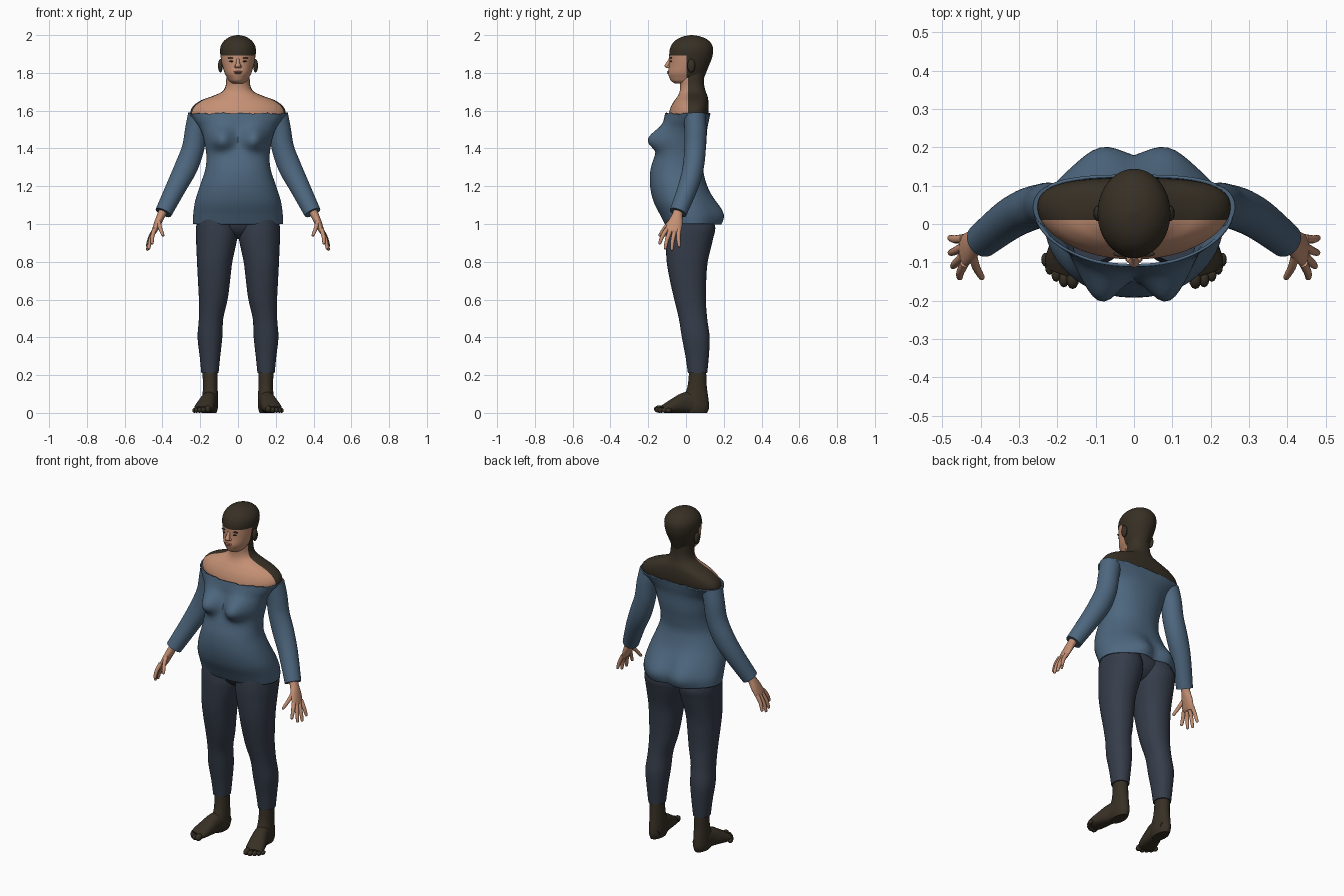
import bpy, bmesh, math
from mathutils import Vector

if "Cube" in bpy.data.objects:
    bpy.data.objects.remove(bpy.data.objects["Cube"])


def material(name, color):
    m = bpy.data.materials.new(name)
    m.diffuse_color = (*color, 1)
    m.use_nodes = True
    m.node_tree.nodes["Principled BSDF"].inputs["Base Color"].default_value = m.diffuse_color
    return m


SKIN = material("skin", (0.56, 0.28, 0.175))
BLUE = material("tunic_blue", (0.075, 0.135, 0.21))
NAVY = material("trouser_navy", (0.036, 0.046, 0.068))
BROWN = material("dark_brown", (0.038, 0.029, 0.018))
LIP = material("lip_rose", (0.36, 0.13, 0.1))


def finish(name, bm, mats, mirror=False, cuts=(), rule=None):
    """Cut colour borders, set colours, shade smooth and mirror."""
    for co, no in cuts:
        bmesh.ops.bisect_plane(bm, geom=bm.verts[:] + bm.edges[:] + bm.faces[:],
                               plane_co=co, plane_no=no, dist=1e-5)
    bmesh.ops.recalc_face_normals(bm, faces=bm.faces)
    if rule:
        for f in bm.faces:
            f.material_index = rule(f.calc_center_median())
    me = bpy.data.meshes.new(name)
    bm.to_mesh(me)
    bm.free()
    for m in mats:
        me.materials.append(m)
    me.shade_smooth()
    me.set_sharp_from_angle(angle=math.radians(50))
    ob = bpy.data.objects.new(name, me)
    bpy.context.collection.objects.link(ob)
    if mirror:
        ob.modifiers.new("mirror", "MIRROR").use_mirror_merge = False
    return ob


def spline(rows, sub):
    """Smooth in-between rows (Catmull-Rom)."""
    out = []
    for i in range(len(rows) - 1):
        p0, p1, p2, p3 = (rows[max(0, min(len(rows) - 1, i + k))] for k in (-1, 0, 1, 2))
        for s in range(sub):
            t = s / sub
            out.append([0.5 * (2 * b + (c - a) * t + (2 * a - 5 * b + 4 * c - d) * t * t
                               + (3 * b - a - 3 * c + d) * t ** 3)
                        for a, b, c, d in zip(p0, p1, p2, p3)])
    return out + [list(rows[-1])]


def loft(bm, rows, ref=None, n=32, sub=4, power=2.0, shape=None, caps=(True, True)):
    """Skin rings (x, y, z, radius_u, radius_v); flat rings when ref is None."""
    rows = spline(rows, sub)
    pts = [Vector(r[:3]) for r in rows]
    rings = []
    for i, r in enumerate(rows):
        u, v = Vector((1, 0, 0)), Vector((0, 1, 0))
        if ref:
            t = (pts[min(i + 1, len(pts) - 1)] - pts[max(i - 1, 0)]).normalized()
            u = t.cross(Vector(ref)).normalized()
            v = u.cross(t).normalized()
        ring = []
        for k in range(n):
            a = 2 * math.pi * k / n
            c, s = math.cos(a), math.sin(a)
            c = math.copysign(abs(c) ** (2 / power), c)
            s = math.copysign(abs(s) ** (2 / power), s)
            p = pts[i] + u * (c * r[3]) + v * (s * r[4])
            ring.append(bm.verts.new(shape(p) if shape else p))
        rings.append(ring)
    for a, b in zip(rings, rings[1:]):
        for k in range(n):
            bm.faces.new((a[k], a[(k + 1) % n], b[(k + 1) % n], b[k]))
    for use, ring in zip(caps, (rings[0], rings[-1])):
        if use:
            bm.faces.new(ring)


def ball(bm, co, size, segs=16):
    r = bmesh.ops.create_uvsphere(bm, u_segments=segs, v_segments=segs // 2, radius=1)
    for v in r["verts"]:
        v.co = Vector(co) + Vector(a * b for a, b in zip(v.co, size))


def mid(rows):
    """(z, half width, front y, back y) -> centred ring."""
    return [(0, (f + b) / 2, z, w, (b - f) / 2) for z, w, f, b in rows]


def side(rows):
    """(z, inner x, outer x, front y, back y) -> ring of one leg."""
    return [((i + o) / 2, (f + b) / 2, z, (o - i) / 2, (b - f) / 2) for z, i, o, f, b in rows]


def gauss(a, b):
    return math.exp(-a * a - b * b)


# Tunic body with bust, seat and slightly ragged neckline
def tunic_shape(p):
    ax = abs(p.x)
    front, back = p.y < 0, p.y > 0.03
    if p.z > 1.5:
        p.y += 0.03 * (ax / 0.25) ** 2 * min(1, (p.z - 1.5) / 0.08)
    if front:
        p.y -= 0.08 * gauss((ax - 0.088) / 0.058, (p.z - 1.445) / (0.05 if p.z < 1.445 else 0.065))
    if back:
        p.y += 0.037 * gauss((ax - 0.085) / 0.07, (p.z - 1.045) / 0.09)
    if p.z > 1.58:
        p.z += 0.005 * math.sin(p.x * 95) * math.cos(p.x * 41)
    return p


bm = bmesh.new()
loft(bm, mid([(1.0, .23, -.105, .158), (1.05, .23, -.13, .163), (1.12, .22, -.165, .138),
              (1.2, .195, -.183, .105), (1.28, .168, -.182, .085), (1.35, .16, -.162, .09),
              (1.42, .168, -.135, .10), (1.5, .19, -.115, .105), (1.55, .225, -.11, .115),
              (1.585, .257, -.104, .122)]),
     n=72, sub=5, power=2.2, shape=tunic_shape, caps=(False, False))
tunic = finish("tunic_body", bm, [BLUE])
sol = tunic.modifiers.new("cloth", "SOLIDIFY")
sol.thickness, sol.offset = 0.007, -1

# Sleeves
bm = bmesh.new()
loft(bm, [(.205, .045, 1.577, .06, .058), (.222, .05, 1.5, .058, .058), (.238, .048, 1.4, .059, .057),
          (.275, .038, 1.3, .061, .056), (.325, .012, 1.2, .054, .053), (.395, -.042, 1.06, .045, .046)],
     ref=(0, 1, 0), sub=5)
finish("sleeves", bm, [BLUE], mirror=True)


# Shoulders and neck: bare in front, dark behind
def shoulder_shape(p):
    if p.z > 1.5:
        p.y += 0.03 * (abs(p.x) / 0.25) ** 2
    return p


bm = bmesh.new()
loft(bm, mid([(1.52, .18, -.085, .09), (1.56, .235, -.092, .11), (1.59, .252, -.09, .118),
              (1.625, .237, -.078, .12), (1.655, .195, -.06, .118), (1.677, .135, -.044, .114),
              (1.70, .085, -.034, .105), (1.73, .066, -.031, .097), (1.77, .062, -.035, .095),
              (1.82, .06, -.03, .10)]),
     n=56, power=2.2, shape=shoulder_shape)
finish("shoulders_and_neck", bm, [SKIN, BROWN], cuts=[((0, .01, 0), (0, 1, 0))],
       rule=lambda c: int(c.y > .01))

# Head with straight fringe
bm = bmesh.new()
loft(bm, mid([(1.745, .034, -.06, .07), (1.757, .048, -.079, .09), (1.775, .058, -.088, .096),
              (1.80, .071, -.095, .106), (1.84, .083, -.09, .122), (1.88, .091, -.089, .138),
              (1.92, .095, -.087, .144), (1.95, .088, -.075, .137), (1.975, .068, -.052, .115),
              (1.992, .04, -.018, .078), (2.0, .006, .024, .036)]), n=48)
finish("head", bm, [SKIN, BROWN], cuts=[((0, .003, 0), (0, 1, 0)), ((0, 0, 1.892), (0, 0, 1))],
       rule=lambda c: int(c.y > .003 or c.z > 1.892))

# Ears
bm = bmesh.new()
ball(bm, (.093, .028, 1.838), (.013, .021, .036))
finish("ears", bm, [BROWN], mirror=True)

# Nose
bm = bmesh.new()
loft(bm, [(0, -.083, 1.876, .008, .008), (0, -.092, 1.858, .009, .01), (0, -.1, 1.838, .014, .014),
          (0, -.094, 1.826, .012, .01)], n=16)
for s in (-1, 1):
    ball(bm, (s * .012, -.092, 1.833), (.008, .01, .008), 12)
finish("nose", bm, [SKIN])

# Eyes, brows and lips
bm = bmesh.new()
ball(bm, (.034, -.079, 1.861), (.013, .006, .005), 12)
ball(bm, (.036, -.078, 1.879), (.019, .007, .004), 12)
finish("eyes_and_brows", bm, [BROWN], mirror=True)
bm = bmesh.new()
ball(bm, (0, -.093, 1.806), (.023, .008, .004), 12)
ball(bm, (0, -.092, 1.799), (.019, .009, .005), 12)
finish("lips", bm, [LIP])

# Hands
bm = bmesh.new()
loft(bm, [(.388, -.037, 1.085, .024, .028), (.405, -.045, 1.05, .022, .027),
          (.425, -.057, 1.005, .019, .039), (.443, -.07, .962, .014, .042),
          (.446, -.072, .952, .009, .036)], ref=(0, 1, 0), n=24)
for root, tip in [((.442, -.102, .972), (.456, -.142, .893)), ((.445, -.083, .965), (.474, -.112, .866)),
                  ((.446, -.06, .962), (.481, -.076, .860)), ((.444, -.038, .967), (.482, -.036, .878)),
                  ((.422, -.072, 1.022), (.396, -.143, .936))]:
    a, b = Vector(root), Vector(tip)
    m = a.lerp(b, .5) + Vector((.004, -.003, .002))
    end = a.lerp(b, .93)
    loft(bm, [(*a, .012, .012), (*m, .0105, .0105), (*end, .008, .008), (*b, .003, .003)],
         ref=(0, 1, 0), n=12, sub=3)
finish("hands", bm, [SKIN], mirror=True)

# Trousers
bm = bmesh.new()
loft(bm, side([(1.05, .02, .212, -.10, .135), (.98, .006, .222, -.107, .155), (.92, .005, .222, -.108, .143),
               (.8, .03, .217, -.102, .115), (.7, .042, .212, -.085, .107), (.6, .055, .207, -.062, .105),
               (.5, .078, .207, -.038, .112), (.4, .083, .214, -.022, .125), (.3, .094, .203, -.003, .121),
               (.21, .103, .194, .01, .112)]), n=40, power=2.15)
finish("trouser_legs", bm, [NAVY], mirror=True)
bm = bmesh.new()
ball(bm, (0, .018, 1.02), (.19, .105, .1), 32)
finish("trouser_seat", bm, [NAVY])

# Feet: ankle, instep and toes
bm = bmesh.new()
loft(bm, side([(.24, .11, .188, .018, .106), (.14, .108, .186, .008, .11), (.08, .106, .188, -.015, .118),
               (.03, .106, .188, -.025, .122), (0, .114, .18, -.01, .112)]), n=32)


def flat_sole(p):
    p.z = max(p.z, 0)
    return p


loft(bm, [(.143, .095, .035, .032, .034), (.147, .05, .052, .04, .055), (.155, 0, .054, .042, .056),
          (.168, -.05, .041, .048, .043), (.182, -.1, .026, .051, .027), (.19, -.125, .018, .042, .018)],
     ref=(0, 0, 1), n=28, power=2.3, shape=flat_sole)
for x, y, r in [(.16, -.142, .02), (.183, -.143, .016), (.203, -.13, .015), (.22, -.113, .014), (.231, -.093, .013)]:
    ball(bm, (x, y, r), (r * .85, r * 1.4, r), 12)
finish("feet", bm, [BROWN], mirror=True)
